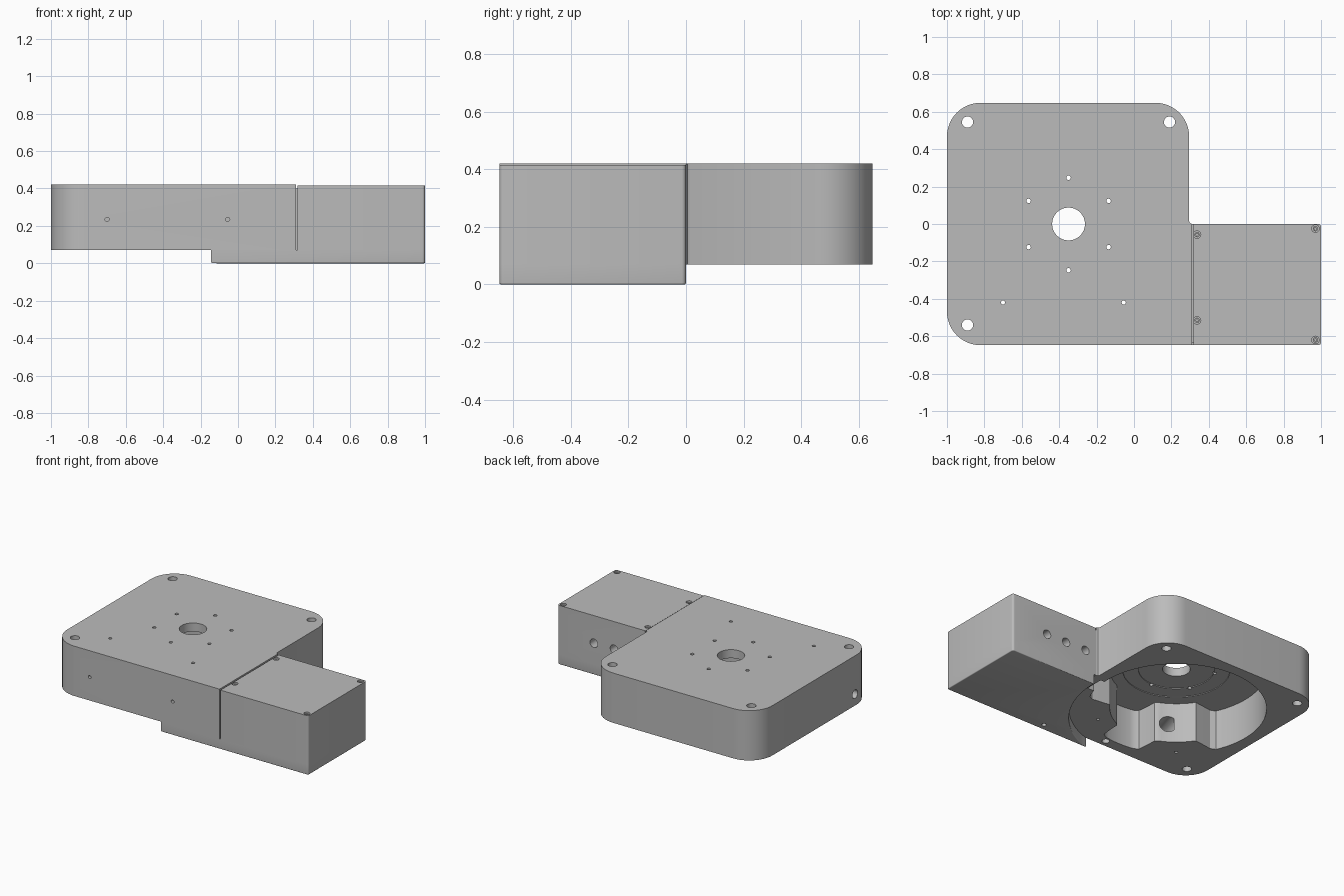
import bpy, bmesh
from math import sin, cos, pi, radians, atan2, tan
from mathutils import Vector, Matrix

if "Cube" in bpy.data.objects:
    bpy.data.objects.remove(bpy.data.objects["Cube"], do_unlink=True)


def make_material(name, value):
    m = bpy.data.materials.new(name)
    m.use_nodes = True
    colour = (value, value, value, 1)
    m.diffuse_color = colour
    m.node_tree.nodes["Principled BSDF"].inputs["Base Color"].default_value = colour
    return m


GREY = make_material("machined grey", 0.5)
CX = -0.35           # turntable centre in x
W = 0.648            # half depth
BASE, TOP, LID = 0.07, 0.42, 0.415


def rounded(corners, steps=12):
    """Outline from (x, y, radius) corners, listed counter-clockwise."""
    out = []
    for i, (x, y, r) in enumerate(corners):
        p = Vector((x, y))
        if r == 0:
            out.append(p)
            continue
        a = (Vector(corners[i - 1][:2]) - p).normalized()
        b = (Vector(corners[(i + 1) % len(corners)][:2]) - p).normalized()
        half = a.angle(b) / 2
        centre = p + (a + b).normalized() * r / sin(half)
        start, end = p + a * r / tan(half) - centre, p + b * r / tan(half) - centre
        sweep = end.angle(start)
        for k in range(steps + 1):
            t = sweep * k / steps
            out.append(centre + Matrix.Rotation(t, 2) @ start)
    return out


def prism(name, outline, z0, z1, bevel=0):
    """Extrude an outline upward, optionally rounding its bottom edges."""
    bm = bmesh.new()
    face = bm.faces.new([bm.verts.new((p[0], p[1], z0)) for p in outline])
    ext = bmesh.ops.extrude_face_region(bm, geom=[face], use_keep_orig=True)
    top = [v for v in ext["geom"] if isinstance(v, bmesh.types.BMVert)]
    bmesh.ops.translate(bm, verts=top, vec=(0, 0, z1 - z0))
    bmesh.ops.recalc_face_normals(bm, faces=bm.faces)
    if bevel:
        low = [e for e in bm.edges if all(v.co.z < z0 + 1e-5 for v in e.verts)]
        bmesh.ops.bevel(bm, geom=low, offset=bevel, segments=4, profile=0.5,
                        affect="EDGES", clamp_overlap=True)
    mesh = bpy.data.meshes.new(name)
    bm.to_mesh(mesh)
    bm.free()
    mesh.materials.append(GREY)
    ob = bpy.data.objects.new(name, mesh)
    bpy.context.collection.objects.link(ob)
    return ob


def disc(r, x=0, y=0, n=32):
    return [(x + r * cos(2 * pi * k / n), y + r * sin(2 * pi * k / n)) for k in range(n)]


def rect(x0, x1, y0, y1):
    return [(x0, y0), (x1, y0), (x1, y1), (x0, y1)]


def cut(target, cutter):
    mod = target.modifiers.new("cut", "BOOLEAN")
    mod.operation, mod.solver, mod.object = "DIFFERENCE", "EXACT", cutter
    bpy.context.view_layer.objects.active = target
    bpy.ops.object.modifier_apply(modifier=mod.name)
    bpy.data.objects.remove(cutter, do_unlink=True)


def drill(target, x, y, r, z0=-0.1, z1=0.6):
    cut(target, prism("drill", disc(r, x, y), z0, z1))


def side_drill(target, centre, axis, r, depth):
    """Blind hole starting just outside a wall and running along axis."""
    axis = Vector(axis)
    tool = prism("drill", disc(r), -0.02, depth)
    tool.data.transform(Matrix.Translation(centre) @ axis.to_track_quat("Z", "Y").to_matrix().to_4x4())
    cut(target, tool)


# Main body: square block with three rounded corners
body = prism("main_body", rounded([
    (-1, -W, 0.18), (0.31, -W, 0), (0.31, 0, 0), (0.3, 0.005, 0),
    (0.295, 0.015, 0), (0.295, W, 0.18), (-1, W, 0.18)]), BASE, TOP)

# Round cavity underneath, narrowed by two inward bosses
boss_angles = [atan2(-0.42, s * 0.345) for s in (-1, 1)]


def cavity_radius(a):
    d = min(abs(atan2(sin(a - b), cos(a - b))) for b in boss_angles)
    t = min(max((d - radians(17)) / radians(9), 0), 1)
    return 0.42 + 0.15 * t * t * (3 - 2 * t)


cavity = []
for k in range(120):
    ang = 2 * pi * k / 120
    cavity.append((CX + cavity_radius(ang) * cos(ang), cavity_radius(ang) * sin(ang)))
cut(body, prism("cavity", cavity, -0.1, 0.35))

# Stepped recesses in the cavity ceiling and the centre bore
drill(body, CX, 0, 0.34, 0.2, 0.355)
drill(body, CX, 0, 0.24, 0.2, 0.36)
drill(body, CX, 0, 0.088)

# Ring of small holes, corner mounting holes and set-screw holes
for k in range(6):
    a = pi / 2 + k * pi / 3
    drill(body, CX + 0.247 * cos(a), 0.247 * sin(a), 0.012)
for x, y in ((-0.89, 0.545), (0.19, 0.545), (-0.89, -0.54)):
    drill(body, x, y, 0.03)
for x in (-0.7, -0.055):
    drill(body, x, -0.42, 0.011)
    side_drill(body, (x, -W, 0.235), (0, 1, 0), 0.011, 0.15)
drill(body, -0.27, -0.6, 0.025, -0.1, 0.2)

# Cable passages: side wall port, cavity port and slot toward the side box
side_drill(body, (-1, -0.45, 0.15), (1, 0, 0), 0.03, 0.2)
side_drill(body, (-0.58, -0.36, 0.2), (-0.3, -1, 0), 0.055, 0.18)
cut(body, prism("slot", rect(0.05, 0.25, -0.16, -0.03), -0.1, 0.2))

# Side box standing beside the body
box = prism("side_box", rounded([
    (0.31, -W, 0), (1, -W, 0.015), (1, 0, 0.015), (0.31, 0, 0)], 5), BASE, LID)
for x in (0.717, 0.56, 0.4):
    side_drill(box, (x, 0, 0.22), (0, -1, 0), 0.03, 0.12)

# Narrow seam between body and box
cut(box, prism("seam", rect(0.3, 0.317, -0.7, -W + 0.012), 0, 0.4))
cut(box, prism("seam", rect(0.3, 0.317, -0.7, 0.1), 0.4, 0.5))

# Lid screws sunk in round pockets
for i, (x, y) in enumerate(((0.337, -0.057), (0.337, -0.515), (0.97, -0.025), (0.97, -0.62))):
    drill(box, x, y, 0.02, 0.385, 0.5)
    screw = prism(f"lid_screw_{i + 1}", disc(0.014, x, y, 24), 0.38, 0.407)
    cut(screw, prism("socket", disc(0.007, x, y, 6), 0.395, 0.5))

# Foot plate under the box, with a round bite that clears the cavity
R = 0.68
sweep = math_end = -radians(72.5)
arc = [(CX + R * cos(sweep * k / 24), R * sin(sweep * k / 24), 0) for k in range(25)]
foot = prism("foot_plate", rounded(
    arc[:-1] + [(CX + R * cos(sweep), -W, 0), (1, -W, 0.015), (1, 0, 0.015)], 5), 0, BASE, 0.02)
drill(foot, 0.24, -0.6, 0.015, -0.1, 0.04)

# Smooth the round walls and keep the machined edges crisp
for ob in (body, box, foot):
    bpy.ops.object.select_all(action="DESELECT")
    ob.select_set(True)
    bpy.context.view_layer.objects.active = ob
    bpy.ops.object.shade_smooth_by_angle(angle=radians(30))
